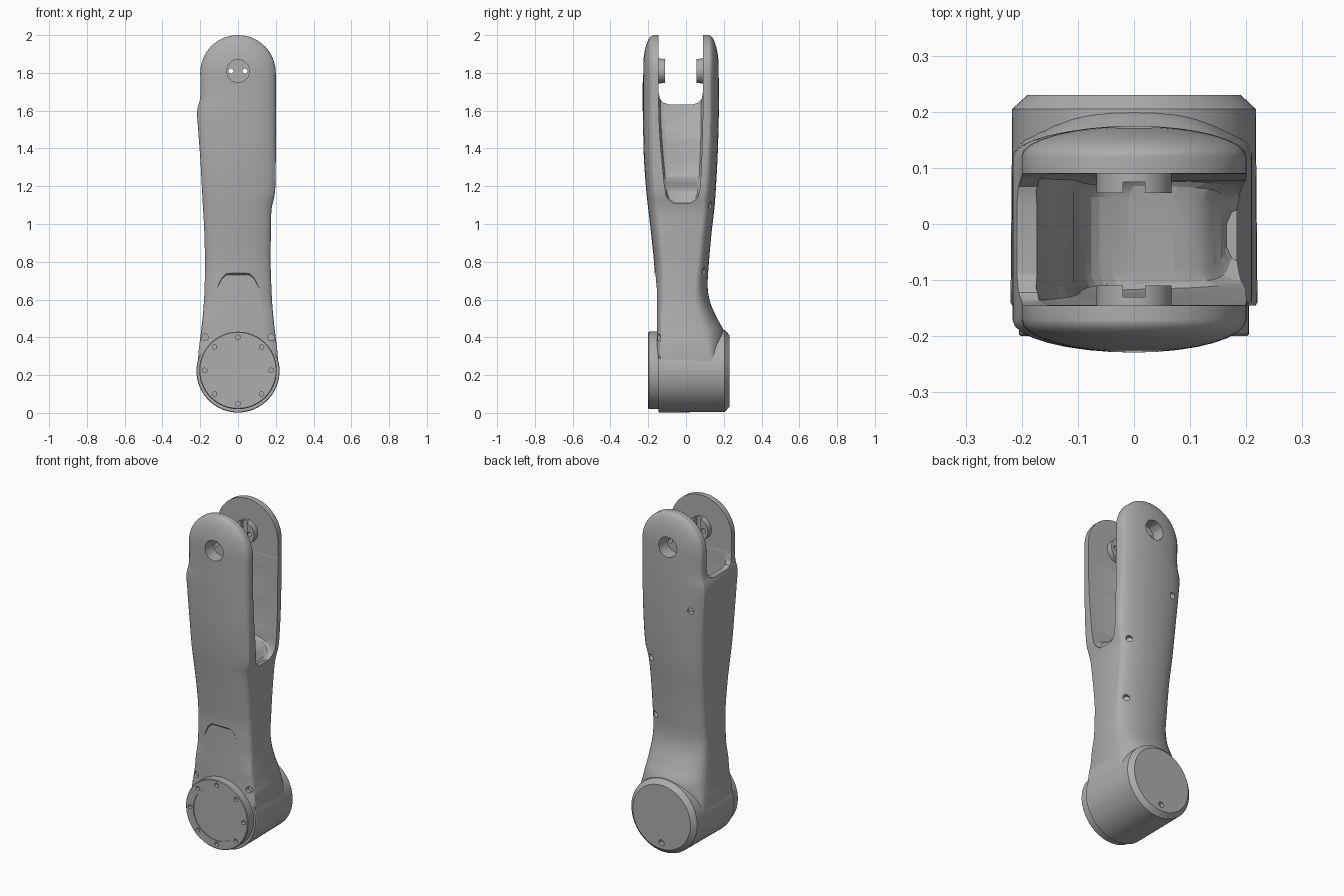
import bpy, bmesh
from math import sin, cos, pi, radians
from mathutils import Vector

if "Cube" in bpy.data.objects:
    bpy.data.objects.remove(bpy.data.objects["Cube"])

grey = bpy.data.materials.new("light grey metal")
grey.use_nodes = True
shade = (0.42, 0.42, 0.42, 1)
grey.diffuse_color = shade
grey.node_tree.nodes["Principled BSDF"].inputs["Base Color"].default_value = shade


def finish(name, bm, smooth=True):
    bmesh.ops.recalc_face_normals(bm, faces=bm.faces)
    mesh = bpy.data.meshes.new(name)
    bm.to_mesh(mesh)
    bm.free()
    mesh.materials.append(grey)
    ob = bpy.data.objects.new(name, mesh)
    bpy.context.collection.objects.link(ob)
    if smooth:
        shade_smooth(ob)
    return ob


def activate(ob):
    bpy.ops.object.select_all(action='DESELECT')
    ob.select_set(True)
    bpy.context.view_layer.objects.active = ob


def shade_smooth(ob):
    activate(ob)
    bpy.ops.object.shade_smooth_by_angle(angle=radians(28))


def loft(name, rings, smooth=True):
    bm = bmesh.new()
    loops = [[bm.verts.new(p) for p in ring] for ring in rings]
    n = len(loops[0])
    for a, b in zip(loops, loops[1:]):
        for i in range(n):
            j = (i + 1) % n
            bm.faces.new((a[i], a[j], b[j], b[i]))
    bm.faces.new(loops[0])
    bm.faces.new(loops[-1])
    return finish(name, bm, smooth)


def lathe(name, profile, height, steps=64):
    """Turn a (radius, y) profile about a y-parallel axis at the given height."""
    return loft(name, [[(r * cos(2 * pi * i / steps), y, height + r * sin(2 * pi * i / steps))
                        for i in range(steps)] for r, y in profile])


def drills(name, holes):
    """Separate cylinders (centre, direction, radius, length) as one cutter."""
    bm = bmesh.new()
    for centre, way, r, length in holes:
        turn = Vector(way).to_track_quat('Z', 'Y').to_matrix().to_4x4()
        turn.translation = centre
        bmesh.ops.create_cone(bm, cap_ends=True, segments=24, radius1=r, radius2=r,
                              depth=length, matrix=turn)
    return finish(name, bm, False)


def cut(ob, cutter):
    cutter.hide_render = True
    mod = ob.modifiers.new("cut", 'BOOLEAN')
    mod.operation, mod.solver, mod.object = 'DIFFERENCE', 'EXACT', cutter
    activate(ob)
    bpy.ops.object.modifier_apply(modifier=mod.name)
    bpy.data.objects.remove(cutter)
    shade_smooth(ob)


def resample(rows, per=5):
    """Smooth curve through rows, driven by their first value."""
    def slope(i):
        a, b = rows[max(i - 1, 0)], rows[min(i + 1, len(rows) - 1)]
        return [(q - p) / (b[0] - a[0]) for p, q in zip(a, b)]
    out = []
    for i in range(len(rows) - 1):
        a, b, ma, mb = rows[i], rows[i + 1], slope(i), slope(i + 1)
        h = b[0] - a[0]
        for k in range(per):
            t = k / per
            u = t * t * (3 - 2 * t)
            out.append([p + (q - p) * u + h * (m * t * (1 - t) ** 2 - n * t * t * (1 - t))
                        for p, q, m, n in zip(a, b, ma, mb)])
    return out + [list(rows[-1])]


def section(z, wl, wr, yf, df, yb, db, n=16):
    """Straight sides with a domed front and back."""
    ring = []
    for i in range(n + 1):
        c, s = cos(pi * i / n), sin(pi * i / n)
        ring.append((-c * (wl if c > 0 else wr), yf + df - df * s, z))
    for i in range(n + 1):
        c, s = cos(pi * i / n), sin(pi * i / n)
        ring.append((c * (wr if c > 0 else wl), yb - db + db * s, z))
    return ring


# Limb body: height, -x width, +x width, front, front dome, back, back dome
rows = [
    (0.20, .213, .213, -.165, .03, .19, .05),
    (0.32, .209, .209, -.165, .03, .20, .08),
    (0.42, .197, .197, -.165, .04, .205, .12),
    (0.50, .188, .188, -.166, .04, .165, .10),
    (0.58, .181, .181, -.166, .05, .13, .08),
    (0.66, .177, .177, -.166, .05, .115, .07),
    (0.78, .175, .173, -.168, .05, .12, .06),
    (0.95, .178, .174, -.185, .05, .135, .06),
    (1.08, .185, .178, -.20, .05, .15, .06),
    (1.17, .19, .196, -.21, .05, .157, .06),
    (1.35, .20, .20, -.223, .055, .167, .057),
    (1.50, .211, .20, -.227, .057, .172, .055),
    (1.60, .216, .20, -.229, .058, .174, .055),
    (1.67, .20, .20, -.229, .058, .175, .055),
    (1.80, .20, .20, -.229, .058, .175, .055)]
rings = [section(*r) for r in resample(rows)]
for i in range(1, 17):
    a = radians(88) * i / 16
    c = cos(a)
    rings.append(section(1.8 + .2 * sin(a), .2 * c, .2 * c,
                         -.171 - .058 * c, .058 * c, .12 + .055 * c, .055 * c))
body = loft("forked_limb_body", rings)

# Fork gap between the two arms, with a rounded floor
gap = [(-.145, 2.1), (-.145, 1.70), (-.139, 1.665), (-.122, 1.643), (-.09, 1.633),
       (.035, 1.633), (.067, 1.643), (.084, 1.665), (.09, 1.70), (.09, 2.1)]
cut(body, loft("gap_cutter", [[(x, y, z) for y, z in gap] for x in (-.3, .3)], False))

# Deep pocket open to the +x side: height, inner wall x, front wall y, back wall y
pocket = resample([(1.11, .165, -.07, .03), (1.14, .15, -.10, .06), (1.19, .10, -.112, .074),
                   (1.23, -.04, -.117, .077), (1.28, -.09, -.122, .08),
                   (1.45, -.115, -.137, .087), (1.60, -.165, -.144, .089),
                   (1.72, -.19, -.144, .089)], 4)
r = .03
cut(body, loft("pocket_cutter", [
    [(.3, f, z), (x + r, f, z), (x + r * .3, f + r * .3, z), (x, f + r, z),
     (x, b - r, z), (x + r * .3, b - r * .3, z), (x + r, b, z), (.3, b, z)]
    for z, x, f, b in pocket], False))

# Flat panel on the lower front
panel = [(-.26, .1), (.26, .1), (.21, .38), (.13, .62), (.085, .71), (.06, .73),
         (-.06, .73), (-.085, .71), (-.13, .62), (-.21, .38)]
cut(body, loft("panel_cutter", [[(x * s, y, z + dz) for x, z in panel]
                                for y, s, dz in ((-.4, 1.5, .2), (-.153, 1, 0))], False))

# Pivot bores and screw holes
pivot = 1.81
holes = [((0, -.2, pivot), (0, 1, 0), .06, .2), ((0, .15, pivot), (0, 1, 0), .06, .2),
         ((.148, .135, 1.1), (1, 1, 0), .018, .06), ((.14, .10, .75), (1, 1, 0), .018, .06),
         ((-.14, .155, 1.46), (-.5, 1, 0), .018, .06)]
holes += [((s * .175, -.15, .40), (0, 1, 0), .018, .05) for s in (-1, 1)]
cut(body, drills("body_drill", holes))

# Lower joint housing
hub = lathe("joint_housing", [(.217, -.145), (.22, -.14), (.217, .205), (.19, .23)], .222)
cut(hub, drills("housing_drill", [((0, .23, .07), (0, 1, 0), .017, .05)]))

# Bolted flange with a shallow recessed centre
flange = lathe("joint_flange", [(.205, -.14), (.205, -.196), (.201, -.2), (.155, -.2),
                                (.155, -.195), (.01, -.195)], .225)
cut(flange, drills("flange_drill", [
    ((.176 * cos(i * pi / 4), -.2, .225 + .176 * sin(i * pi / 4)), (0, 1, 0), .012, .04)
    for i in range(8)]))

# Pivot bosses inside the fork, slotted and drilled
for name, outer, inner in (("front_pivot_boss", -.15, -.11), ("back_pivot_boss", .095, .055)):
    boss = lathe(name, [(.067, outer), (.067, inner)], pivot, 40)
    cut(boss, drills(name + "_drill", [((s * .037, outer, pivot), (0, 1, 0), .013, .2)
                                       for s in (-1, 1)]))
    mid = (outer + inner) / 2
    cut(boss, loft(name + "_slot", [
        [(x, y, z) for x, z in ((-.02, 1.7), (.02, 1.7), (.02, 1.9), (-.02, 1.9))]
        for y in (mid, inner + (inner - outer))], False))
